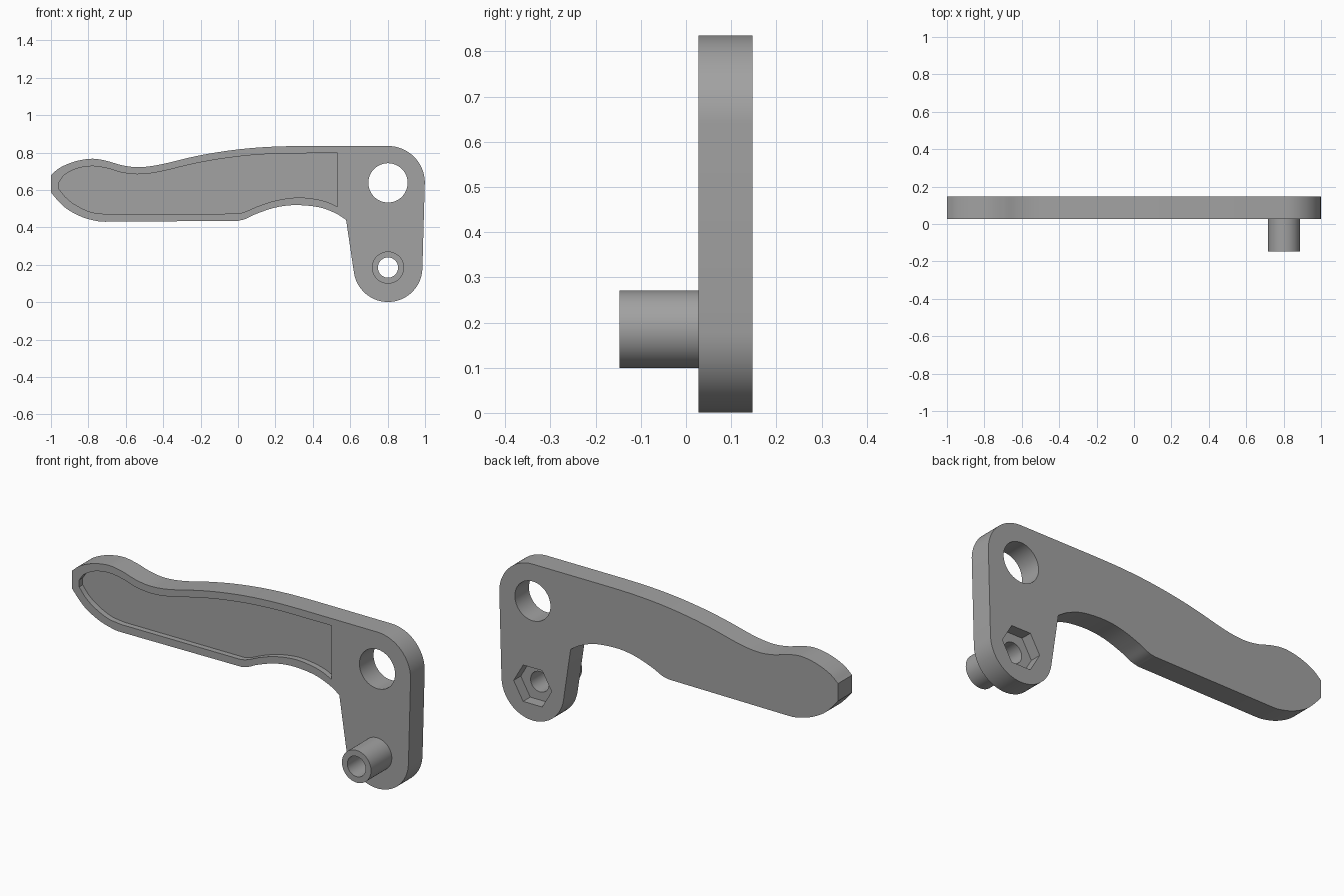
import bpy
import bmesh
from math import cos, sin, pi, radians
from mathutils import Vector

old = bpy.data.objects.get("Cube")
if old:
    bpy.data.objects.remove(old, do_unlink=True)

FRONT, BACK = 0.028, 0.147        # plate faces along y
POST_FRONT = -0.147
PIVOT = (0.802, 0.638)            # large eye
PIN = (0.802, 0.185)              # hollow post

grey = bpy.data.materials.new("plain grey")
grey.use_nodes = True
colour = (0.36, 0.36, 0.36, 1)
grey.diffuse_color = colour
grey.node_tree.nodes["Principled BSDF"].inputs["Base Color"].default_value = colour


def arc(centre, radius, start, end, steps=24):
    """Points on a circle in the x-z plane, angles in degrees."""
    angles = [radians(start + (end - start) * i / steps) for i in range(steps + 1)]
    return [(centre[0] + radius * cos(a), centre[1] + radius * sin(a)) for a in angles]


def smooth(points, steps=8):
    """Catmull-Rom curve through the points."""
    pts = [Vector(p) for p in points]
    pts = [2 * pts[0] - pts[1]] + pts + [2 * pts[-1] - pts[-2]]
    out = []
    for a, b, c, d in zip(pts, pts[1:], pts[2:], pts[3:]):
        for i in range(steps):
            t = i / steps
            out.append(tuple(0.5 * (2 * b + (c - a) * t + (2 * a - 5 * b + 4 * c - d) * t * t
                                    + (3 * b - a - 3 * c + d) * t ** 3)))
    return out + [tuple(pts[-2])]


def prism(name, outline, y0, y1):
    """Extrude an x-z outline from y0 to y1."""
    bm = bmesh.new()
    face = bm.faces.new([bm.verts.new((x, y0, z)) for x, z in outline])
    grown = bmesh.ops.extrude_face_region(bm, geom=[face], use_keep_orig=True)["geom"]
    moved = [v for v in grown if isinstance(v, bmesh.types.BMVert)]
    bmesh.ops.translate(bm, verts=moved, vec=(0, y1 - y0, 0))
    bmesh.ops.recalc_face_normals(bm, faces=bm.faces)
    mesh = bpy.data.meshes.new(name)
    bm.to_mesh(mesh)
    bm.free()
    mesh.materials.append(grey)
    obj = bpy.data.objects.new(name, mesh)
    bpy.context.collection.objects.link(obj)
    return obj


def disc(name, centre, radius, y0, y1, sides=64):
    return prism(name, arc(centre, radius, 0, 360, sides)[:-1], y0, y1)


def select(obj):
    bpy.ops.object.select_all(action="DESELECT")
    obj.select_set(True)
    bpy.context.view_layer.objects.active = obj


def cut(obj, cutter):
    """Subtract the cutter and remove it."""
    mod = obj.modifiers.new("cut", "BOOLEAN")
    mod.operation, mod.solver, mod.object = "DIFFERENCE", "EXACT", cutter
    select(obj)
    bpy.ops.object.modifier_apply(modifier=mod.name)
    bpy.data.objects.remove(cutter, do_unlink=True)


# Lever plate: wavy handle top, rounded head, tapered leg, finger arch
handle_top = smooth([(-1, .68), (-.95, .72), (-.87, .753), (-.78, .767), (-.70, .755),
                     (-.62, .732), (-.53, .722), (-.42, .735), (-.26, .773), (-.12, .80),
                     (.04, .821), (.20, .832), (.35, .835)])
finger_arch = smooth([(.578, .44), (.52, .476), (.43, .508), (.305, .519), (.20, .506),
                      (.10, .473), (.04, .445), (0, .435)])
handle_tip = smooth([(-.71, .43), (-.75, .433), (-.83, .454), (-.91, .495), (-.96, .54), (-1, .587)])
outline = (handle_top + arc(PIVOT, .197, 90, 2) + arc(PIN, .184, -2, -172)
           + finger_arch + handle_tip)
plate = prism("lever_plate", outline, FRONT, BACK)

# Shallow recess in the front of the handle
recess_top = smooth([(-.957, .642), (-.925, .682), (-.86, .715), (-.78, .727), (-.70, .716),
                     (-.62, .693), (-.53, .684), (-.42, .697), (-.26, .735), (-.12, .762),
                     (.04, .783), (.20, .794), (.33, .796), (.532, .797)])
recess_arch = smooth([(.532, .51), (.47, .538), (.39, .555), (.305, .559), (.20, .543),
                      (.11, .514), (.04, .484), (0, .473)])
recess_tip = smooth([(-.71, .471), (-.79, .483), (-.87, .521), (-.92, .56), (-.957, .605)])
cut(plate, prism("recess_cutter", recess_top + recess_arch + recess_tip, FRONT - .1, FRONT + .03))

# Large eye, pin bore and hexagonal nut pocket at the back
cut(plate, disc("eye_cutter", PIVOT, .105, FRONT - .1, BACK + .1))
cut(plate, disc("bore_cutter", PIN, .054, FRONT - .1, BACK + .1))
cut(plate, disc("nut_cutter", PIN, .112, BACK - .06, BACK + .1, sides=6))

# Hollow post standing on the front of the leg
post = disc("hollow_post", PIN, .086, POST_FRONT, FRONT)
cut(post, disc("post_bore_cutter", PIN, .054, POST_FRONT - .1, FRONT + .1))

for part in (plate, post):
    select(part)
    bpy.ops.object.shade_smooth_by_angle(angle=radians(25))
